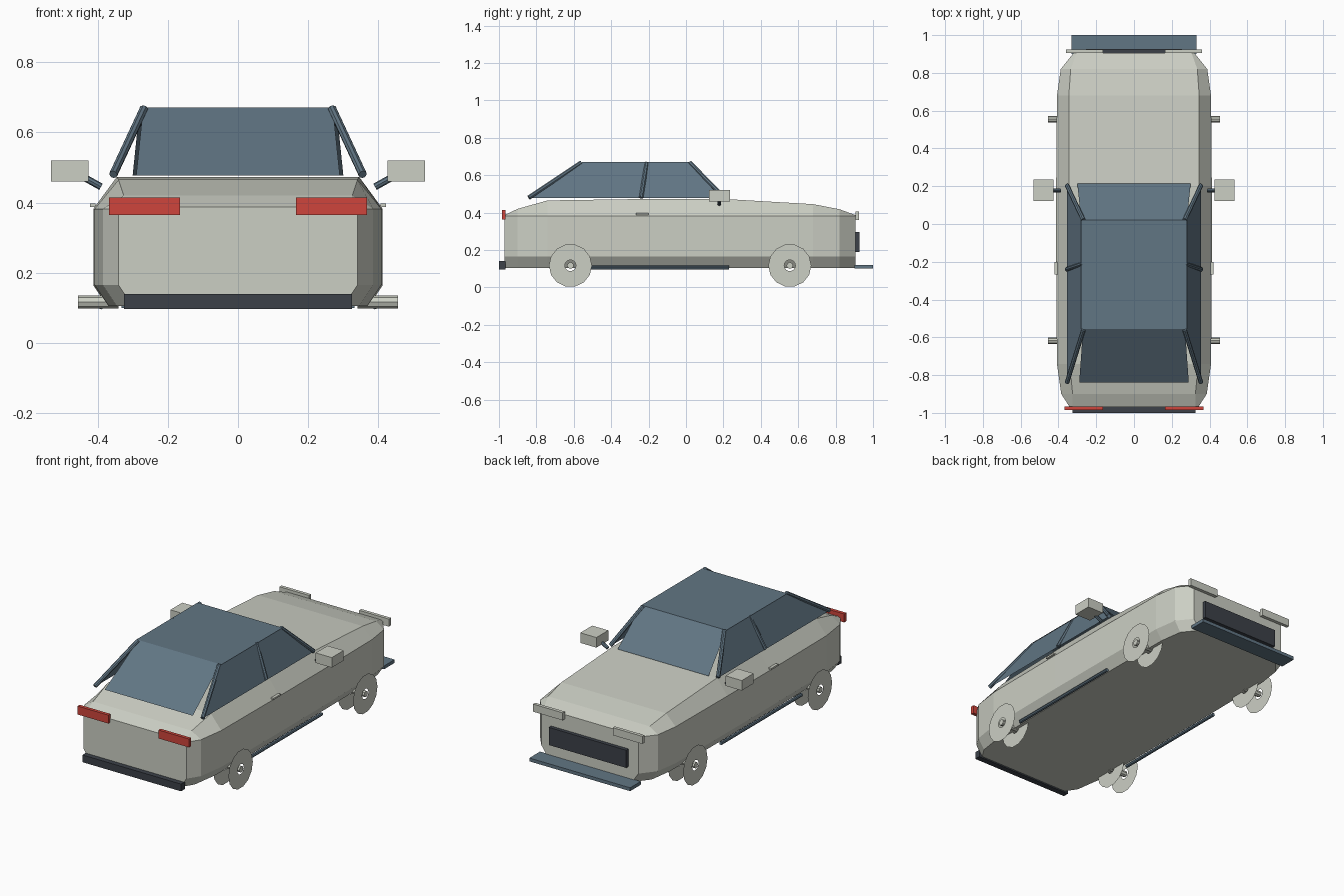
import bpy, bmesh, math
from mathutils import Vector

cube = bpy.data.objects.get("Cube")
if cube:
    bpy.data.objects.remove(cube, do_unlink=True)


def material(name, rgb):
    m = bpy.data.materials.new(name)
    m.use_nodes = True
    col = (*rgb, 1)
    m.diffuse_color = col
    bsdf = next(n for n in m.node_tree.nodes if n.type == 'BSDF_PRINCIPLED')
    bsdf.inputs["Base Color"].default_value = col
    return m


PAINT = material("pale grey paint", (0.60, 0.62, 0.55))
SLATE = material("slate blue glass", (0.12, 0.18, 0.23))
DARK = material("dark trim", (0.045, 0.053, 0.066))
RED = material("tail light red", (0.62, 0.06, 0.045))


def finish(name, bm, mat, recalc=True):
    if recalc:
        bmesh.ops.recalc_face_normals(bm, faces=bm.faces)
    me = bpy.data.meshes.new(name)
    bm.to_mesh(me)
    bm.free()
    me.materials.append(mat)
    ob = bpy.data.objects.new(name, me)
    bpy.context.collection.objects.link(ob)
    return ob


def box(name, lo, hi, mat):
    bm = bmesh.new()
    bmesh.ops.create_cube(bm, size=1)
    for v in bm.verts:
        v.co = [(a + b) / 2 + c * (b - a) for a, b, c in zip(lo, hi, v.co)]
    return finish(name, bm, mat)


def rod(name, a, b, r, mat, sides=8):
    a, b = Vector(a), Vector(b)
    bm = bmesh.new()
    bmesh.ops.create_cone(bm, cap_ends=True, segments=sides, radius1=r,
                          radius2=r, depth=(b - a).length)
    ob = finish(name, bm, mat)
    ob.rotation_euler = (b - a).to_track_quat('Z', 'Y').to_euler()
    ob.location = (a + b) / 2
    return ob


def panel(name, pts, mat):
    bm = bmesh.new()
    bm.faces.new([bm.verts.new(p) for p in pts])
    return finish(name, bm, mat, False)


def wheel_disc(name, x, y, z, side):
    """Thin flat ring facing sideways"""
    n, bm, rings = 14, bmesh.new(), []
    for r in (0.03, 0.115):
        rings.append([bm.verts.new((x, y + side * r * math.cos(i * math.tau / n),
                                    z + r * math.sin(i * math.tau / n))) for i in range(n)])
    inner, outer = rings
    for i in range(n):
        j = (i + 1) % n
        bm.faces.new((inner[i], outer[i], outer[j], inner[j]))
    return finish(name, bm, PAINT, False)


# Body shell lofted along its length: y, half width, top half width, top height
SECTIONS = [(-0.97, 0.34, 0.325, 0.387), (-0.9, 0.385, 0.325, 0.42), (-0.74, 0.408, 0.34, 0.465),
            (-0.2, 0.412, 0.345, 0.473), (0.2, 0.412, 0.345, 0.473), (0.68, 0.408, 0.345, 0.445),
            (0.82, 0.388, 0.335, 0.418), (0.905, 0.32, 0.305, 0.387)]
bm = bmesh.new()
loops = []
for y, w, tw, tz in SECTIONS:
    half = [(w - 0.04, 0.105), (w, 0.165), (w, 0.382), (tw, tz)]
    ring = half + [(-x, z) for x, z in reversed(half)]
    loops.append([bm.verts.new((x, y, z)) for x, z in ring])
for a, b in zip(loops, loops[1:]):
    for i in range(len(a)):
        j = (i + 1) % len(a)
        bm.faces.new((a[i], a[j], b[j], b[i]))
bm.faces.new(loops[0])
bm.faces.new(loops[-1])
finish("body", bm, PAINT)

# Cabin panels
ROOF, SILL = 0.67, 0.477
panel("roof", [(-0.28, -0.555, ROOF), (0.28, -0.555, ROOF),
               (0.28, 0.02, ROOF), (-0.28, 0.02, ROOF)], SLATE)
panel("windscreen", [(-0.28, 0.02, ROOF), (0.28, 0.02, ROOF),
                     (0.3, 0.215, SILL), (-0.3, 0.215, SILL)], SLATE)
panel("rear_window", [(-0.29, -0.84, SILL), (0.29, -0.84, SILL),
                      (0.27, -0.555, ROOF), (-0.27, -0.555, ROOF)], SLATE)

# Paired parts
for s, side in ((1, "left"), (-1, "right")):
    glass = [(s * 0.355, -0.84, SILL), (s * 0.355, 0.205, SILL),
             (s * 0.275, 0.02, ROOF), (s * 0.275, -0.555, ROOF)]
    panel(side + "_side_glass", glass[::s], SLATE)
    for name, low, high in (("rear", -0.84, -0.56), ("middle", -0.24, -0.21), ("front", 0.205, 0.02)):
        rod(f"{side}_{name}_pillar", (s * 0.355, low, 0.48), (s * 0.268, high, 0.667), 0.012, SLATE)

    rod(side + "_mirror_stalk", (s * 0.39, 0.178, 0.445), (s * 0.435, 0.178, 0.47), 0.01, SLATE)
    rod(side + "_side_skirt", (s * 0.39, -0.53, 0.106), (s * 0.39, 0.23, 0.106), 0.01, SLATE)

    def pair(name, x0, x1, y0, y1, z0, z1, mat):
        xs = sorted((s * x0, s * x1))
        box(f"{side}_{name}", (xs[0], y0, z0), (xs[1], y1, z1), mat)

    pair("mirror", 0.426, 0.532, 0.123, 0.235, 0.46, 0.52, PAINT)
    pair("door_handle", 0.405, 0.422, -0.267, -0.2, 0.387, 0.397, PAINT)
    pair("headlight", 0.165, 0.36, 0.905, 0.925, 0.36, 0.405, PAINT)
    pair("tail_light", 0.165, 0.367, -0.985, -0.965, 0.364, 0.414, RED)

    # Wheels: two thin discs around a hub
    for end, y in (("front", 0.555), ("rear", -0.618)):
        for layer, x in (("outer", 0.45), ("inner", 0.35)):
            wheel_disc(f"{side}_{end}_wheel_{layer}", s * x, y, 0.117, s)
        rod(f"{side}_{end}_hub", (s * 0.34, y, 0.117), (s * 0.455, y, 0.117), 0.018, PAINT)

# Bumper, grille and splitter
box("rear_bumper", (-0.325, -1.0, 0.097), (0.325, -0.965, 0.14), DARK)
box("grille", (-0.255, 0.9, 0.19), (0.255, 0.927, 0.295), DARK)
box("front_splitter", (-0.332, 0.9, 0.1), (0.332, 1.0, 0.12), SLATE)
